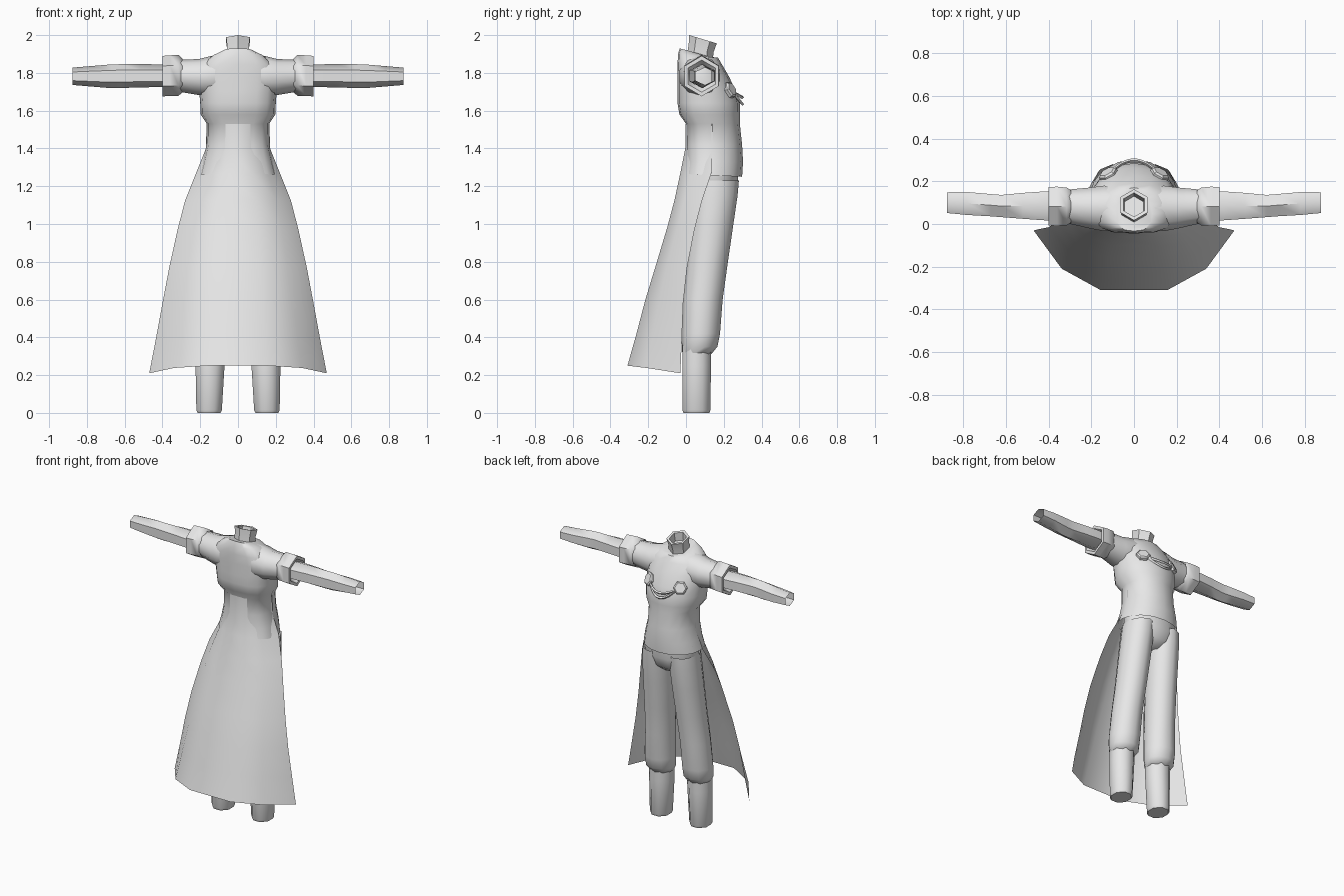
import bpy, math
from mathutils import Vector

if "Cube" in bpy.data.objects:
    bpy.data.objects.remove(bpy.data.objects["Cube"])

cloth = bpy.data.materials.new("light_grey_cloth")
cloth.diffuse_color = (0.8, 0.8, 0.8, 1)
cloth.use_nodes = True
cloth.node_tree.nodes["Principled BSDF"].inputs["Base Color"].default_value = cloth.diffuse_color


def loft(name, rings, closed=True, cap_start=False, cap_end=False, angle=55):
    """Skin a list of equal-length point rings."""
    n = len(rings[0])
    verts = [p for r in rings for p in r]
    faces = []
    for i in range(len(rings) - 1):
        for j in range(n if closed else n - 1):
            k = (j + 1) % n
            faces.append((i * n + j, i * n + k, (i + 1) * n + k, (i + 1) * n + j))
    if cap_start:
        faces.append(tuple(reversed(range(n))))
    if cap_end:
        faces.append(tuple(range((len(rings) - 1) * n, len(rings) * n)))
    me = bpy.data.meshes.new(name)
    me.from_pydata(verts, [], faces)
    me.materials.append(cloth)
    ob = bpy.data.objects.new(name, me)
    bpy.context.collection.objects.link(ob)
    bpy.ops.object.select_all(action='DESELECT')
    ob.select_set(True)
    bpy.context.view_layer.objects.active = ob
    bpy.ops.object.shade_smooth_by_angle(angle=math.radians(angle))
    return ob


def flat_ring(z, xc, yc, rx, ry, n=8):
    return [(xc + rx * math.cos(a), yc + ry * math.sin(a), z)
            for a in (2 * math.pi * (i + 0.5) / n for i in range(n))]


def arm_ring(s, x, yc, zc, ry, rz, n=6):
    # first vertex points up; order flips with the side so normals face out
    return [(s * x, yc + s * ry * math.sin(-a), zc + rz * math.cos(a))
            for a in (2 * math.pi * i / n for i in range(n))]


def torso_ring(z, w, yb, yf, tilt=0.0, n=16):
    yc = yb * 0.55 + yf * 0.45
    pts = []
    for i in range(n):
        a = 2 * math.pi * i / n
        c, s = math.cos(a), math.sin(a)
        p = 0.95 if s > 0 else 0.75
        x = w * math.copysign(abs(c) ** p, c)
        y = yc + ((yf - yc) if s > 0 else (yc - yb)) * math.copysign(abs(s) ** p, s)
        pts.append((x, y, z - tilt * (y - yb) / (yf - yb)))
    return pts


# Shirt body: hem, waist, chest, shoulder slope
loft("torso", [torso_ring(*r) for r in (
    (1.265, .205, -.01, .297, .015), (1.33, .187, 0, .302), (1.42, .166, 0, .297),
    (1.53, .165, 0, .285), (1.58, .198, -.035, .285), (1.64, .20, -.045, .285),
    (1.70, .205, -.045, .265), (1.78, .21, -.045, .228), (1.845, .19, -.045, .19),
    (1.90, .135, -.042, .17, .02), (1.93, .085, -.033, .145, .05))], cap_end=True)


# Hollow tilted neck
def neck_ring(z, yc, r, tilt):
    return [(r * math.cos(a), yc + r * math.sin(a), z - tilt * r * math.sin(a))
            for a in (math.pi / 6 + math.pi / 3 * i for i in range(6))]


loft("neck", [neck_ring(1.87, .072, .068, .3), neck_ring(1.93, .08, .066, .3),
              neck_ring(1.978, .09, .073, .3), neck_ring(1.976, .09, .056, .3),
              neck_ring(1.92, .08, .05, .3)], cap_end=True)

# Long coat tail, open toward the wearer's front
coat = []
for z, w, yb, ye, drop in (
        (1.53, .166, -.002, .14, 0), (1.40, .170, -.004, .14, 0),
        (1.27, .222, -.03, .135, 0), (1.13, .28, -.06, .085, .005),
        (.98, .32, -.10, .045, .01), (.78, .365, -.16, .005, .015),
        (.60, .40, -.215, -.015, .02), (.42, .435, -.262, -.022, .03),
        (.25, .47, -.31, -.03, .04)):
    half = [(w, ye, z - drop), (.72 * w, yb + .36 * (ye - yb), z - .3 * drop), (.33 * w, yb, z)]
    coat.append([(-x, y, h) for x, y, h in half] + half[::-1])
loft("coat_tail", coat, closed=False)

# Trouser seat joining the two legs
loft("trouser_seat", [flat_ring(*r, n=12) for r in (
    (1.09, 0, .15, .07, .06), (1.13, 0, .155, .15, .105), (1.20, 0, .158, .195, .122),
    (1.30, 0, .155, .19, .125))], cap_start=True)

for s, side in ((1, "right"), (-1, "left")):
    # Baggy trouser leg gathered over the boot
    loft(side + "_trouser_leg", [flat_ring(z, s * x, y, rx, ry, 10) for z, x, y, rx, ry in (
        (.31, .145, .057, .078, .076), (.35, .145, .072, .102, .094), (.42, .145, .078, .105, .102),
        (.60, .135, .088, .10, .106), (.80, .122, .112, .10, .11), (1.0, .112, .136, .102, .115),
        (1.15, .105, .153, .10, .12), (1.23, .10, .158, .095, .122))], cap_start=True)

    # Boot shaft with a small rounded sole edge
    loft(side + "_boot", [flat_ring(z, s * x, y, rx, ry) for z, x, y, rx, ry in (
        (0, .153, .055, .066, .074), (.015, .153, .055, .073, .081),
        (.25, .148, .056, .083, .082), (.36, .146, .057, .083, .083))], cap_start=True)

    # Shoulder and upper sleeve
    loft(side + "_shoulder", [arm_ring(s, *r, n=10) for r in (
        (.06, .075, 1.79, .10, .11), (.14, .073, 1.782, .112, .108),
        (.21, .075, 1.778, .10, .095), (.31, .082, 1.785, .083, .085))])

    # Rolled sleeve cuff with an inward lip
    loft(side + "_cuff", [arm_ring(s, *r) for r in (
        (.295, .082, 1.785, .088, .09), (.315, .082, 1.787, .102, .108),
        (.36, .083, 1.785, .106, .108), (.40, .083, 1.783, .104, .107),
        (.40, .083, 1.783, .085, .085), (.37, .083, 1.783, .068, .062))])

    # Forearm, open at the wrist
    loft(side + "_arm", [arm_ring(s, *r) for r in (
        (.36, .085, 1.785, .078, .058), (.42, .085, 1.785, .078, .06),
        (.52, .085, 1.785, .070, .062), (.62, .084, 1.783, .060, .063),
        (.67, .088, 1.782, .060, .063), (.78, .096, 1.782, .062, .054),
        (.875, .10, 1.782, .056, .046))])

    # Hexagonal chest button facing forward and up
    centre = Vector((s * .115, .225, 1.705))
    normal = Vector((s * .45, .8, .4)).normalized()
    u = normal.cross(Vector((0, 0, 1))).normalized()
    v = u.cross(normal)
    disc = [[centre + normal * d + (u * math.cos(a) + v * math.sin(a)) * r
             for a in (math.pi / 3 * i for i in range(6))]
            for d, r in ((-.03, .046), (.018, .046), (.026, .036))]
    loft(side + "_chest_button", disc, cap_end=True, angle=30)

# Two cords draped between the buttons
for name, sag in (("upper_cord", .03), ("lower_cord", .065)):
    rings = []
    for i in range(11):
        t = -1 + i / 5
        drop = sag * (1 - t * t)
        p = Vector((.105 * t, .246 + .052 * (1 - t * t), 1.70 - drop))
        rings.append([p + Vector((0, .009 * math.cos(a), .009 * math.sin(a)))
                      for a in (math.pi / 2 * k for k in range(4))])
    loft(name, rings, cap_start=True, cap_end=True)
